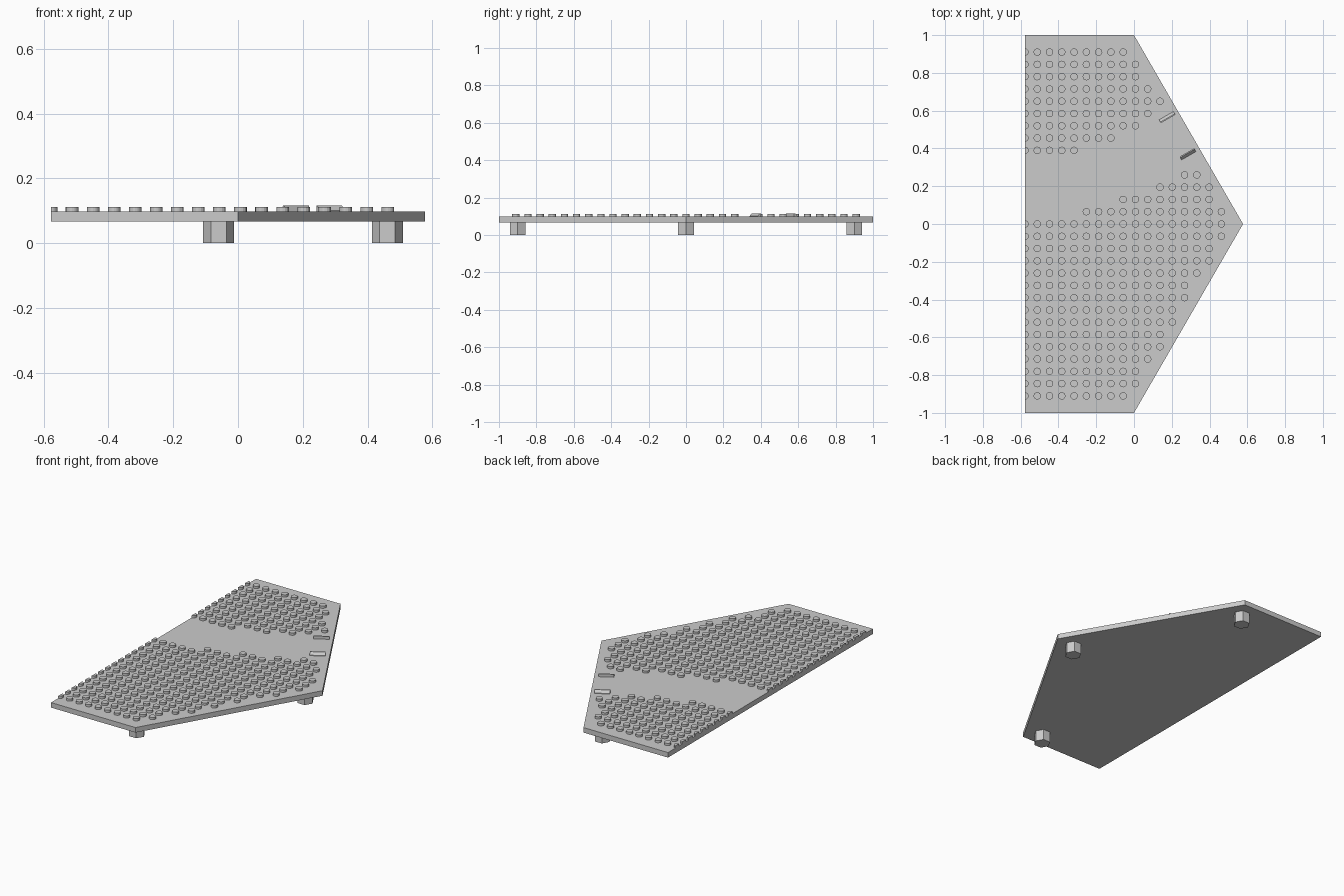
import bpy, bmesh, math
from mathutils import Matrix, Vector

if "Cube" in bpy.data.objects:
    bpy.data.objects.remove(bpy.data.objects["Cube"])

grey = bpy.data.materials.new("light grey")
grey.use_nodes = True
colour = (0.6, 0.6, 0.6, 1)
grey.diffuse_color = colour
grey.node_tree.nodes["Principled BSDF"].inputs["Base Color"].default_value = colour

HALF = 1 / math.sqrt(3)      # half width of the board
BOTTOM, TOP = 0.067, 0.098   # board underside and upper face
PITCH = 0.065                # stud spacing


def make_object(name, bm):
    bmesh.ops.recalc_face_normals(bm, faces=bm.faces)
    mesh = bpy.data.meshes.new(name)
    bm.to_mesh(mesh)
    bm.free()
    mesh.materials.append(grey)
    obj = bpy.data.objects.new(name, mesh)
    bpy.context.collection.objects.link(obj)
    return obj


def extrude(bm, points, direction):
    """Sweep a closed outline along a direction to make a prism."""
    face = bm.faces.new([bm.verts.new(p) for p in points])
    result = bmesh.ops.extrude_face_region(bm, geom=[face], use_keep_orig=True)
    verts = [v for v in result["geom"] if isinstance(v, bmesh.types.BMVert)]
    bmesh.ops.translate(bm, verts=verts, vec=direction)


def arc(x, y, z, radius, sides, start=0.0, sweep=math.tau):
    count = sides if sweep == math.tau else sides + 1
    return [(x + radius * math.cos(start + sweep * i / sides),
             y + radius * math.sin(start + sweep * i / sides), z)
            for i in range(count)]


# Five-sided board
bm = bmesh.new()
outline = [(-HALF, -1), (0, -1), (HALF, 0), (0, 1), (-HALF, 1)]
extrude(bm, [(x, y, BOTTOM) for x, y in outline], (0, 0, TOP - BOTTOM))
make_object("board", bm)

# Studs, leaving a curved bare lane; those on the straight edge are half round
first = {4: 13, 3: 11, 2: 8, 1: 5, 5: 99}
last = {9: 10, 8: 9, 7: 7, 6: 4}
bm = bmesh.new()
for row in range(-14, 15):
    y = row * PITCH
    for col in range(first.get(row, 0), last.get(row, 16) + 1):
        x = -HALF + col * PITCH
        if HALF * (1 - abs(y)) - x < 0.06:
            continue
        if col:
            ring = arc(x, y, TOP, 0.0195, 16)
        else:
            ring = arc(x, y, TOP, 0.0195, 8, -math.pi / 2, math.pi)
        extrude(bm, ring, (0, 0, 0.014))
make_object("studs", bm)

# Hexagonal feet
for name, x, y in (("front_foot", -0.06, -0.9), ("side_foot", 0.461, 0),
                   ("back_foot", -0.06, 0.9)):
    bm = bmesh.new()
    extrude(bm, arc(x, y, 0, 0.048, 6), (0, 0, BOTTOM))
    make_object(name, bm)

# Pair of wedge-shaped guides at the lane mouth, sloping away from the lane
along = Vector((math.cos(math.pi / 6), 0.5, 0))
across = Vector((-0.5, along.x, 0))
profile = [(-0.01, 0), (-0.01, 0.018), (-0.004, 0.018), (0.01, 0.003), (0.01, 0)]
for name, x, y, side in (("back_guide", 0.176, 0.565, 1),
                         ("front_guide", 0.285, 0.37, -1)):
    bm = bmesh.new()
    start = Vector((x, y, TOP)) - along * 0.044
    extrude(bm, [start + across * t * side + Vector((0, 0, h)) for t, h in profile],
            along * 0.088)
    make_object(name, bm)
